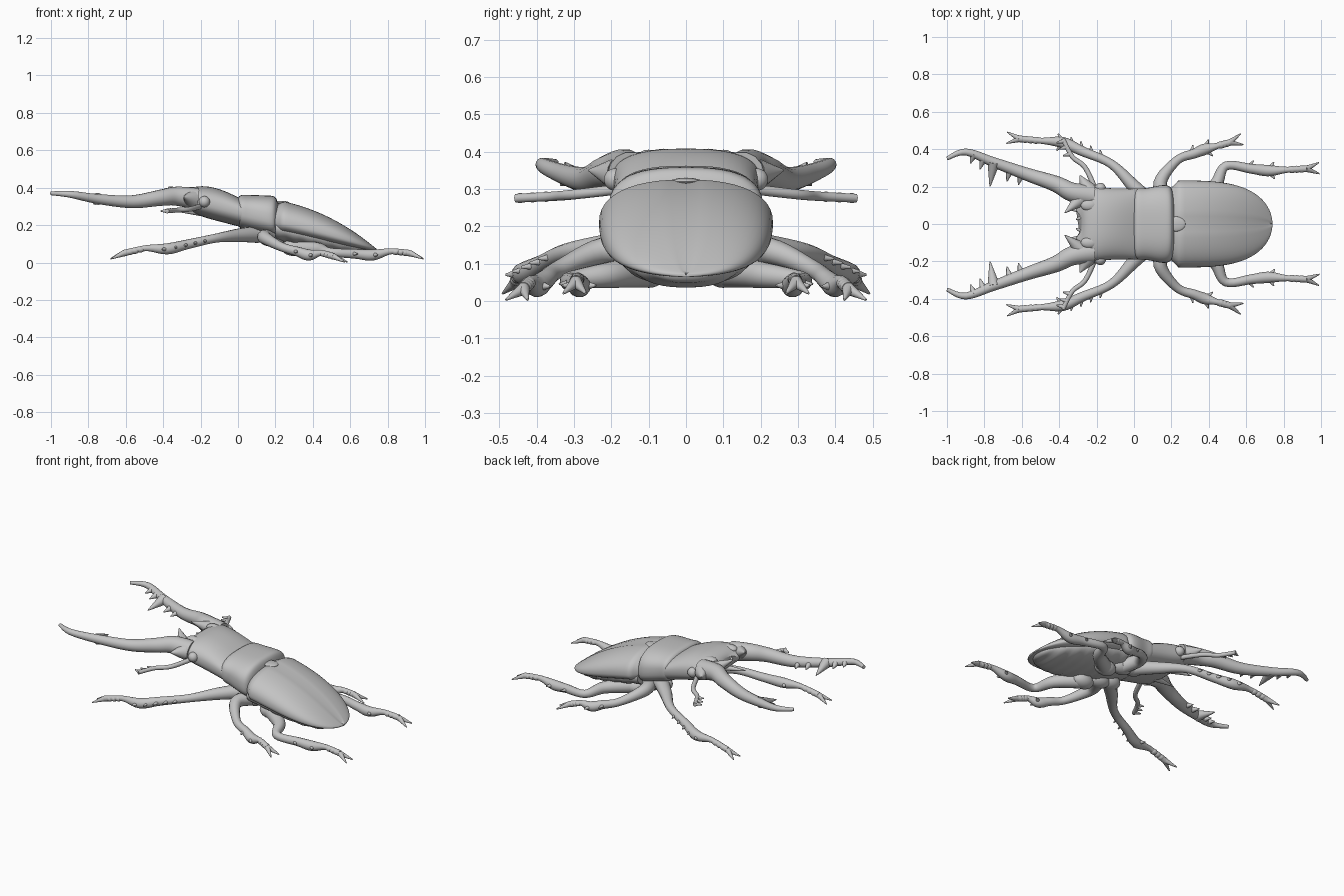
import bpy, bmesh, math
from mathutils import Vector

cube = bpy.data.objects.get("Cube")
if cube:
    bpy.data.objects.remove(cube, do_unlink=True)

grey = bpy.data.materials.new("shell grey")
grey.use_nodes = True
grey.diffuse_color = (0.55, 0.55, 0.55, 1)
shader = grey.node_tree.nodes["Principled BSDF"]
shader.inputs["Base Color"].default_value = grey.diffuse_color
shader.inputs["Roughness"].default_value = 0.6


def finish(name, bm, mirrored=False):
    """Turn a bmesh into a smooth shaded object, optionally paired across the body."""
    bmesh.ops.recalc_face_normals(bm, faces=bm.faces)
    for face in bm.faces:
        face.smooth = True
    mesh = bpy.data.meshes.new(name)
    bm.to_mesh(mesh)
    bm.free()
    mesh.set_sharp_from_angle(angle=math.radians(50))
    mesh.materials.append(grey)
    obj = bpy.data.objects.new(name, mesh)
    bpy.context.collection.objects.link(obj)
    if mirrored:
        modifier = obj.modifiers.new("Mirror", "MIRROR")
        modifier.use_axis = (False, True, False)
        modifier.use_mirror_merge = False


def refine(points, steps=6):
    """Smooth a row of points with a Catmull-Rom spline."""
    rows = [Vector(point) for point in points]
    padded = [rows[0], *rows, rows[-1]]
    result = []
    for a, b, c, d in zip(padded, padded[1:], padded[2:], padded[3:]):
        for step in range(steps):
            t = step / steps
            bend = (a * 2 - b * 5 + c * 4 - d) * t ** 2 + (b * 3 - a - c * 3 + d) * t ** 3
            result.append(b + ((c - a) * t + bend) / 2)
    return result + [rows[-1]]


def skin_rings(bm, rings):
    """Bridge rings of vertices into a closed skin."""
    for low, high in zip(rings, rings[1:]):
        for k in range(len(low)):
            bm.faces.new((low[k - 1], low[k], high[k], high[k - 1]))
    bm.faces.new(rings[0])
    bm.faces.new(rings[-1])


def shell(name, start, end, profile, power=0.85, seam=0, bow=0, steps=36, count=48):
    """Loft along x; the profile rule gives half width, middle height, rise and depth."""
    bm = bmesh.new()
    rings = []
    for step in range(steps + 1):
        t = (1 - math.cos(math.pi * step / steps)) / 2
        width, middle, rise, depth = profile(t)
        ring = []
        for k in range(count):
            angle = math.tau * k / count
            across, up = math.cos(angle), math.sin(angle)
            y = width * math.copysign(abs(across) ** power, across)
            z = (rise if up > 0 else depth) * math.copysign(abs(up) ** power, up)
            groove = seam if k == count // 4 else 0
            x = start + (end - start) * t - bow * (t * across) ** 2
            ring.append(bm.verts.new((x, y, middle + z - groove)))
        rings.append(ring)
    skin_rings(bm, rings)
    finish(name, bm)


def tube(bm, path, radii, count=14):
    """Add a round limb through the points of a path, with a radius at each."""
    rows = refine([(*point, radius) for point, radius in zip(path, radii)])
    centres = [row.to_3d() for row in rows]
    rings = []
    for i, row in enumerate(rows):
        along = centres[min(i + 1, len(rows) - 1)] - centres[max(i - 1, 0)]
        side = along.cross(Vector((0, 0, 1))).normalized()
        up = side.cross(along).normalized()
        angles = [math.tau * k / count for k in range(count)]
        rings.append([bm.verts.new(centres[i] + row[3] * (side * math.cos(a) + up * math.sin(a)))
                      for a in angles])
    skin_rings(bm, rings)


def taper(path, first, last):
    """Radii that shrink evenly along a path."""
    return [first + (last - first) * i / (len(path) - 1) for i in range(len(path))]


def spike(bm, base, tip, radius):
    path = [Vector(base), Vector(base).lerp(Vector(tip), 0.5), Vector(tip)]
    tube(bm, path, taper(path, radius, 0.003))


def ball(bm, centre, size):
    made = bmesh.ops.create_uvsphere(bm, u_segments=24, v_segments=14, radius=1)
    bmesh.ops.scale(bm, vec=size, verts=made["verts"])
    bmesh.ops.translate(bm, vec=centre, verts=made["verts"])


def leg(name, hip, thigh, knee, ankle, toe, thorns):
    """Limb and foot in one sweep, with shin thorns, ankle spurs and claws by rule."""
    bm = bmesh.new()
    hip, thigh, knee, ankle, toe = map(Vector, (hip, thigh, knee, ankle, toe))
    shin = ankle - knee
    foot = toe - ankle
    arch = ankle.lerp(toe, 0.5) + Vector((0, 0, 0.015))
    tube(bm, [hip, thigh, knee, knee.lerp(ankle, 0.6), ankle, arch, toe],
         [0.045, 0.036, 0.024, 0.026, 0.03, 0.016, 0.018])
    ball(bm, hip, (0.07, 0.05, 0.045))
    # Swollen foot joints
    for i in range(1, 4):
        ball(bm, arch.lerp(toe, i / 4), (0.024, 0.019, 0.017))
    outward = Vector((-shin.y, shin.x, 0)).normalized()
    outward *= math.copysign(1, outward.y)
    for i in range(thorns):
        root = knee.lerp(ankle, (i + 1) / (thorns + 1))
        spike(bm, root, root + outward * 0.045 + shin.normalized() * 0.03, 0.016)
    across = Vector((-foot.y, foot.x, 0)).normalized()
    ahead = foot.normalized()
    for sign in (-1, 1):
        spike(bm, ankle, ankle + ahead * 0.03 + across * sign * 0.045, 0.02)
        claw = toe + ahead * 0.07 + across * sign * 0.03
        claw.z = toe.z - 0.03
        spike(bm, toe, claw, 0.017)
    finish(name, bm, True)


# Body shells, each shaped by a rule from front to back
shell("wing_cases", 0.17, 0.74, lambda t: (
    0.233 * min(1, 0.7 + 2.5 * t) * math.sqrt(1.002 - t ** 3.7),
    0.22 - 0.15 * t ** 1.3,
    0.115 * min(1, 0.6 + 3 * t) * (1.03 - t ** 2.5),
    0.06 * (1.1 - t ** 3)), seam=0.007)
shell("abdomen", 0.2, 0.72, lambda t: (
    0.2 * math.sqrt(1.01 - t ** 3),
    0.19 - 0.11 * t,
    0.03 * (1.1 - t),
    0.075 * math.sqrt(1.01 - t ** 5) + 0.004 * math.sin(40 * t)))
shell("thorax_underside", -0.04, 0.4, lambda t: (
    0.16 * math.sqrt(0.1 + 0.9 * math.sin(math.pi * t)),
    0.26 - 0.12 * t,
    0.04,
    0.08 * math.sqrt(0.1 + 0.9 * math.sin(math.pi * t))))


def shield_profile(t):
    edge = math.sqrt(1.1 - abs(2 * t - 1) ** 10)
    return ((0.19 - 0.008 * math.sin(math.tau * t)) * edge, 0.28 - 0.055 * t,
            (0.08 + 0.045 * t) * edge, 0.09 * edge)


def head_profile(t):
    edge = math.sqrt(1.1 - t ** 8)
    return ((0.18 + 0.05 * t ** 4) * edge, 0.27 + 0.08 * t,
            (0.06 + 0.025 * math.sin(math.pi * t)) * edge, 0.08 * edge)


shell("neck_shield", -0.01, 0.22, shield_profile, power=0.75)
shell("head", 0.03, -0.28, head_profile, power=0.8, bow=0.03)

# Small plate between the wing cases
bm = bmesh.new()
ball(bm, (0.225, 0, 0.32), (0.05, 0.04, 0.01))
finish("wing_case_plate", bm)

# Eyes and brow bumps
bm = bmesh.new()
ball(bm, (-0.18, 0.19, 0.325), (0.03, 0.03, 0.03))
ball(bm, (-0.24, 0.1, 0.385), (0.045, 0.03, 0.02))
finish("eyes_and_brows", bm, True)

# Mandibles: a curved sweep with inner teeth set along it
bm = bmesh.new()
jaw = [(-0.22, 0.15, 0.34), (-0.33, 0.17, 0.355), (-0.42, 0.215, 0.345), (-0.57, 0.265, 0.325),
       (-0.75, 0.33, 0.34), (-0.9, 0.385, 0.365), (-1, 0.35, 0.37)]
tube(bm, jaw, taper(jaw, 0.06, 0.01))
curve = refine(jaw)
for place, length in ((0.52, 0.065), (0.58, 0.07), (0.67, 0.13), (0.72, 0.06), (0.78, 0.05)):
    root = curve[round(place * (len(curve) - 1))]
    spike(bm, root, root - Vector((0.02, length, length / 5)), 0.015 + length / 7)
# Brow horn, outer corner and lip teeth
spike(bm, (-0.29, 0.13, 0.36), (-0.37, 0.06, 0.405), 0.04)
spike(bm, (-0.25, 0.19, 0.34), (-0.29, 0.26, 0.35), 0.045)
spike(bm, (-0.26, 0.04, 0.35), (-0.31, 0.025, 0.36), 0.025)
finish("mandibles", bm, True)

# Antennae with fringed clubs, and feelers by the mouth
bm = bmesh.new()
feeler = [(-0.2, 0.17, 0.3), (-0.26, 0.3, 0.285), (-0.33, 0.36, 0.28), (-0.38, 0.455, 0.275)]
tube(bm, feeler, taper(feeler, 0.014, 0.012))
for root in refine(feeler)[-6::2]:
    spike(bm, root, root - Vector((0.04, 0.01, 0)), 0.014)
finish("antennae", bm, True)
bm = bmesh.new()
spike(bm, (-0.2, 0.06, 0.27), (-0.36, 0.08, 0.28), 0.022)
finish("mouth_feelers", bm, True)

# Legs
leg("front_legs", hip=(0.1, 0.1, 0.15), thigh=(0, 0.2, 0.145), knee=(-0.12, 0.32, 0.13),
    ankle=(-0.38, 0.435, 0.073), toe=(-0.61, 0.455, 0.05), thorns=4)
leg("middle_legs", hip=(0.18, 0.1, 0.13), thigh=(0.14, 0.22, 0.135), knee=(0.23, 0.34, 0.085),
    ankle=(0.38, 0.4, 0.04), toe=(0.51, 0.435, 0.033), thorns=1)
leg("hind_legs", hip=(0.3, 0.1, 0.08), thigh=(0.43, 0.2, 0.07), knee=(0.49, 0.31, 0.055),
    ankle=(0.72, 0.285, 0.04), toe=(0.92, 0.295, 0.05), thorns=1)
